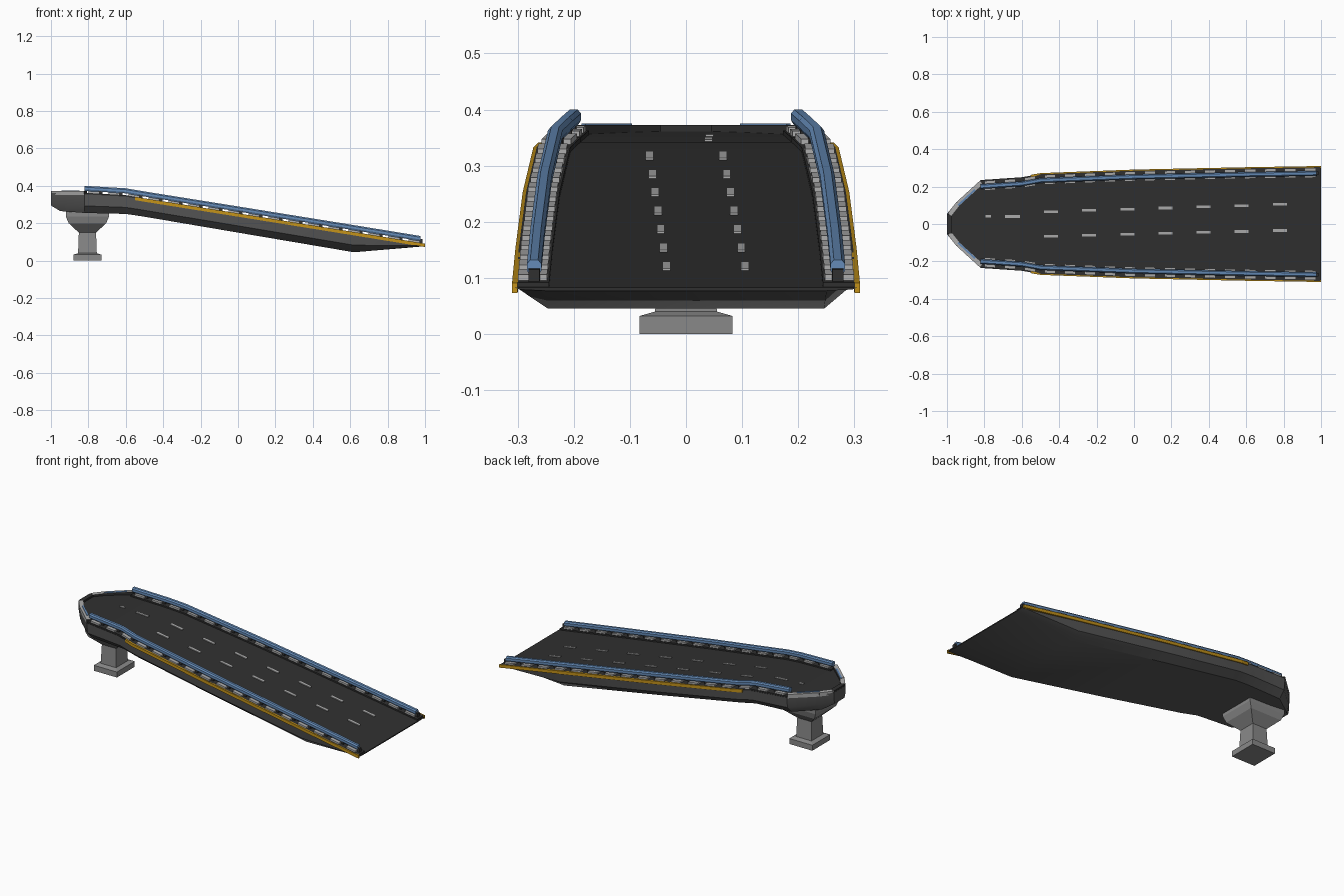
import bpy, bmesh
from mathutils import Vector

cube = bpy.data.objects.get("Cube")
if cube:
    bpy.data.objects.remove(cube)


def material(name, r, g, b):
    m = bpy.data.materials.new(name)
    m.use_nodes = True
    m.diffuse_color = (r, g, b, 1)
    m.node_tree.nodes["Principled BSDF"].inputs["Base Color"].default_value = (r, g, b, 1)
    return m


asphalt = material("asphalt", 0.03, 0.03, 0.03)
concrete = material("deck concrete", 0.1, 0.1, 0.1)
stone = material("pier concrete", 0.25, 0.25, 0.25)
pale = material("pale grey", 0.42, 0.42, 0.42)
blue = material("rail blue", 0.13, 0.26, 0.48)
orange = material("edge orange", 0.55, 0.29, 0.01)

# Deck stations: x, half width, road height, underside height
STATIONS = [
    (-1.0, 0.055, 0.362, 0.295), (-0.95, 0.115, 0.36, 0.265),
    (-0.82, 0.235, 0.355, 0.255), (-0.6, 0.25, 0.342, 0.25),
    (-0.5, 0.268, 0.325, 0.235), (0, 0.287, 0.245, 0.15),
    (0.62, 0.3, 0.145, 0.045), (1.0, 0.306, 0.083, 0.077),
]


def at(x):
    """Half width and road height at x."""
    for a, b in zip(STATIONS, STATIONS[1:]):
        if x <= b[0]:
            t = (x - a[0]) / (b[0] - a[0])
            return a[1] + t * (b[1] - a[1]), a[2] + t * (b[2] - a[2])
    return STATIONS[-1][1:3]


def loft(bm, rings):
    """Skin closed rings of points and cap both ends."""
    loops = [[bm.verts.new(p) for p in ring] for ring in rings]
    n = len(loops[0])
    for a, b in zip(loops, loops[1:]):
        for i in range(n):
            j = (i + 1) % n
            bm.faces.new((a[i], a[j], b[j], b[i]))
    bm.faces.new(loops[0])
    bm.faces.new(loops[-1])


def finish(bm, name, mats, rule=None, smooth=False):
    bmesh.ops.recalc_face_normals(bm, faces=bm.faces)
    if rule:
        for f in bm.faces:
            f.material_index = rule(f)
    mesh = bpy.data.meshes.new(name)
    bm.to_mesh(mesh)
    bm.free()
    for m in mats:
        mesh.materials.append(m)
    ob = bpy.data.objects.new(name, mesh)
    bpy.context.collection.objects.link(ob)
    if smooth:
        bpy.ops.object.select_all(action="DESELECT")
        ob.select_set(True)
        bpy.context.view_layer.objects.active = ob
        bpy.ops.object.shade_smooth_by_angle(angle=0.5)
    return ob


def edge_run(bm, side, x0, x1, section):
    """Sweep a section (offset from deck edge, height over road) along one edge."""
    xs = [x0] + [s[0] for s in STATIONS if x0 < s[0] < x1] + [x1]
    rings = []
    for x in xs:
        w, z = at(x)
        rings.append([(x, side * (w + dy), z + dz) for dy, dz in section])
    loft(bm, rings)


def box_section(y0, y1, z0, z1):
    return [(y0, z0), (y1, z0), (y1, z1), (y0, z1)]


# Deck slab with a hollowed-away, bevelled underside
bm = bmesh.new()
rings = []
for x, w, top, low in STATIONS:
    mid = top - 0.62 * (top - low)
    half = [(w, top), (w * 0.97, mid), (w * 0.82, low)]
    rings.append([(x, y, z) for y, z in half] + [(x, -y, z) for y, z in reversed(half)])
loft(bm, rings)
finish(bm, "deck", [concrete, asphalt],
       lambda f: int(f.normal.z > 0.7 or f.normal.x > 0.9), True)

# Kerbs, kerb blocks, posts, rails and edge stripes on both sides
for label, side in (("left", 1), ("right", -1)):
    bm = bmesh.new()
    edge_run(bm, side, -0.82, 0.995, box_section(-0.062, -0.002, -0.004, 0.008))
    finish(bm, label + "_kerb", [asphalt])

    bm = bmesh.new()
    for i in range(17):
        x = -0.8 + i * 0.107
        edge_run(bm, side, x, x + 0.06, box_section(-0.058, -0.006, 0.004, 0.018))
    finish(bm, label + "_kerb_blocks", [pale])

    bm = bmesh.new()
    for i in range(17):
        x = -0.745 + i * 0.107
        edge_run(bm, side, x, x + 0.02, box_section(-0.045, -0.025, 0.004, 0.03))
    finish(bm, label + "_rail_posts", [asphalt])

    bm = bmesh.new()
    rail = [(-0.043, 0.018), (-0.027, 0.018), (-0.022, 0.026), (-0.022, 0.038),
            (-0.028, 0.045), (-0.042, 0.045), (-0.048, 0.038), (-0.048, 0.026)]
    edge_run(bm, side, -0.82, 0.975, rail)
    finish(bm, label + "_rail", [blue], smooth=True)

    bm = bmesh.new()
    edge_run(bm, side, -0.55, 1.0, box_section(-0.006, 0.004, -0.01, 0.008))
    finish(bm, label + "_edge_stripe", [orange])


# Low parapet round the nose, dark on the inside
def beam(bm, a, b, width, z0, z1):
    a, b = Vector(a), Vector(b)
    n = Vector((b.y - a.y, a.x - b.x)).normalized() * width / 2
    loft(bm, [[(p.x + s * n.x, p.y + s * n.y, z) for s, z in
               ((-1, z0), (1, z0), (1, z1), (-1, z1))] for p in (a, b)])


half_nose = [(-0.815, 0.222), (-0.94, 0.108), (-0.986, 0.05)]
path = half_nose + [(x, -y) for x, y in reversed(half_nose)]
bm = bmesh.new()
for a, b in zip(path, path[1:]):
    beam(bm, a, b, 0.026, 0.35, 0.372)
finish(bm, "nose_parapet", [pale, asphalt],
       lambda f: int(f.normal.x > 0.5 or abs(f.calc_center_median().y) < 0.03))

bm = bmesh.new()
for s in (1, -1):
    beam(bm, (-0.85, s * 0.183), (-0.94, s * 0.1), 0.01, 0.366, 0.375)
finish(bm, "nose_rail", [blue])

# Two rows of lane dashes that spread apart down the slope
bm = bmesh.new()


def dash(x, y, length):
    xs = (x - length / 2, x + length / 2)
    loft(bm, [[(p, y + dy, at(p)[1] + dz) for dy, dz in
               box_section(-0.007, 0.007, -0.002, 0.004)] for p in xs])


for i in range(7):
    x = 0.78 - i * 0.204
    dash(x, 0.105 - i * 0.0065, 0.075)
    dash(x, -0.035 - i * 0.005, 0.075)
dash(-0.65, 0.04, 0.08)
dash(-0.78, 0.042, 0.03)
finish(bm, "lane_dashes", [pale])

# Pier: footing, column and flared head
bm = bmesh.new()
profile = [(0, 0.075, 0.083), (0.032, 0.075, 0.083), (0.04, 0.05, 0.055),
           (0.15, 0.046, 0.05), (0.2, 0.1, 0.1), (0.235, 0.115, 0.11),
           (0.275, 0.115, 0.11)]
loft(bm, [[(-0.805 + sx * hx, sy * hy, z) for sx, sy in
           ((-1, -1), (1, -1), (1, 1), (-1, 1))] for z, hx, hy in profile])
finish(bm, "pier", [stone])
